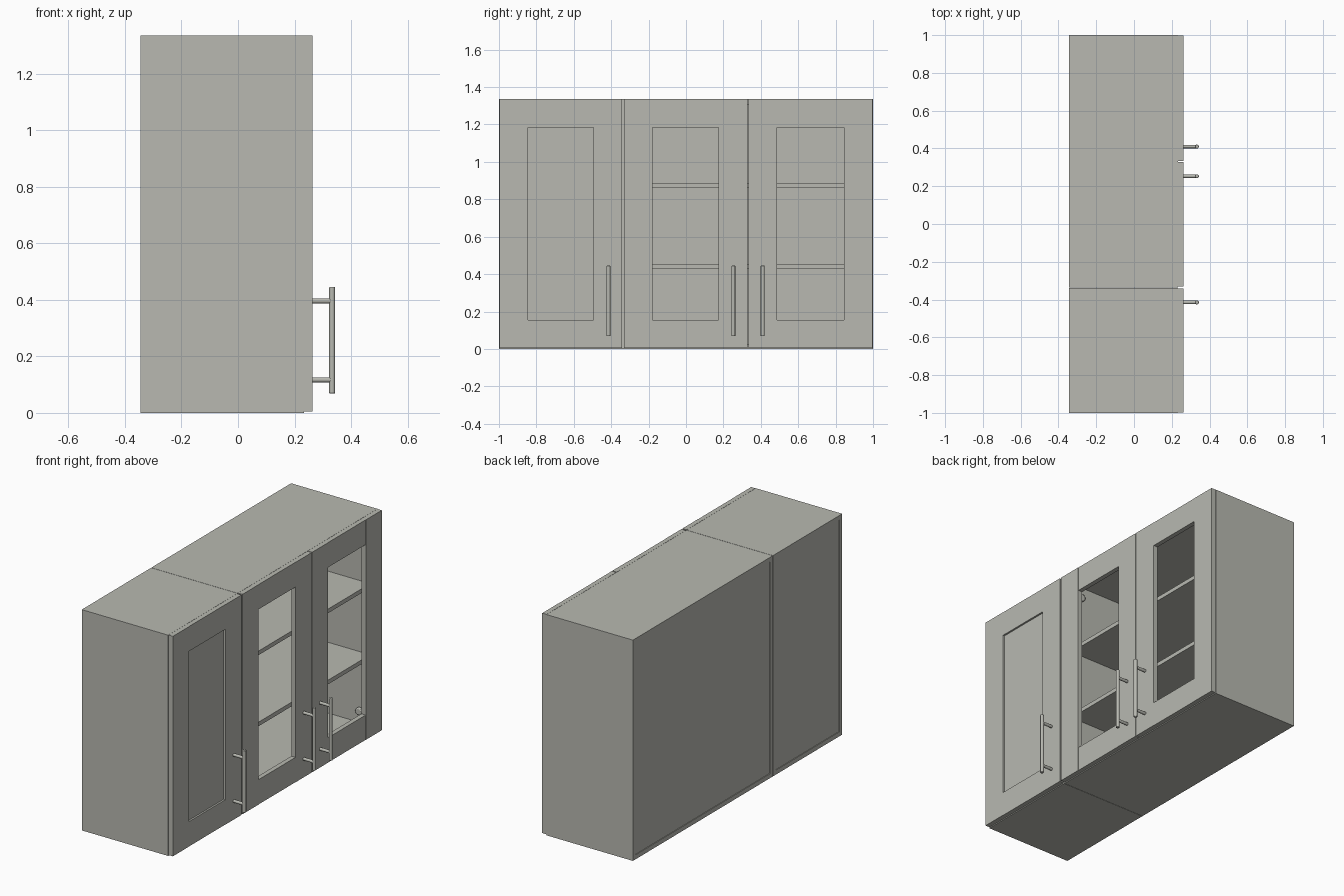
import bpy
from mathutils import Vector

cube = bpy.data.objects.get("Cube")
if cube:
    bpy.data.objects.remove(cube, do_unlink=True)

paint = bpy.data.materials.new("warm_grey")
paint.use_nodes = True
paint.diffuse_color = (0.48, 0.485, 0.44, 1)
paint.node_tree.nodes["Principled BSDF"].inputs["Base Color"].default_value = paint.diffuse_color

HEIGHT = 1.335
BACK, FRONT, FACE = -0.345, 0.233, 0.263   # carcass back, carcass front, door face
BOARD = 0.027
STILE = 0.153
WINDOW_LOW, WINDOW_HIGH = 0.155, 1.185


def box(name, x, y, z):
    """Box from (low, high) ranges on each axis."""
    bpy.ops.mesh.primitive_cube_add(size=1, location=[sum(r) / 2 for r in (x, y, z)])
    ob = bpy.context.object
    ob.name = name
    ob.scale = [r[1] - r[0] for r in (x, y, z)]
    bpy.ops.object.transform_apply(location=False, rotation=False, scale=True)
    ob.data.materials.append(paint)
    return ob


def rod(name, start, end, radius):
    """Round rod between two points, with softened ends."""
    a, b = Vector(start), Vector(end)
    bpy.ops.mesh.primitive_cylinder_add(vertices=20, radius=radius, depth=(b - a).length,
                                        location=(a + b) / 2)
    ob = bpy.context.object
    ob.name = name
    ob.rotation_euler = (b - a).to_track_quat('Z', 'Y').to_euler()
    ob.data.materials.append(paint)
    bevel = ob.modifiers.new("soft_ends", 'BEVEL')
    bevel.width = radius * 0.25
    bevel.segments = 2
    bpy.ops.object.shade_smooth_by_angle()
    return ob


def carcass(name, low, high):
    """Open-fronted cabinet box with two shelves."""
    depth = (BACK, FRONT)
    inner = (low + BOARD, high - BOARD)
    box(name + "_bottom", depth, (low, high), (0, BOARD))
    box(name + "_top", depth, (low, high), (HEIGHT - BOARD, HEIGHT))
    box(name + "_side_a", depth, (low, inner[0]), (BOARD, HEIGHT - BOARD))
    box(name + "_side_b", depth, (inner[1], high), (BOARD, HEIGHT - BOARD))
    box(name + "_back", (BACK + 0.004, BACK + 0.016), inner, (BOARD, HEIGHT - BOARD))
    for z in (0.43, 0.86):
        box(name + "_shelf", (BACK + 0.016, FRONT - 0.03), inner, (z, z + 0.025))


def door(name, low, high, handle_y, hinge_y, hinge_dir, solid):
    """Framed door with its handle and hinges."""
    a, b = low + STILE, high - STILE
    thick = (FRONT + 0.001, FACE)
    box(name + "_stile_a", thick, (low, a), (0.005, HEIGHT))
    box(name + "_stile_b", thick, (b, high), (0.005, HEIGHT))
    rail = (FRONT + 0.001, FACE - 0.001)
    box(name + "_bottom_rail", rail, (a, b), (0.005, WINDOW_LOW))
    box(name + "_top_rail", rail, (a, b), (WINDOW_HIGH, HEIGHT))
    if solid:
        box(name + "_panel", (FRONT + 0.004, FACE - 0.012), (a, b), (WINDOW_LOW, WINDOW_HIGH))

    # Bar handle on two posts
    bar_x = 0.333
    rod(name + "_handle_bar", (bar_x, handle_y, 0.068), (bar_x, handle_y, 0.445), 0.0105)
    for z in (0.117, 0.396):
        rod(name + "_handle_post", (FACE - 0.002, handle_y, z), (bar_x, handle_y, z), 0.009)

    # Hinge plates on the side wall
    for z in (0.1, HEIGHT - 0.1):
        rod(name + "_hinge", (0.136, hinge_y, z), (0.136, hinge_y + hinge_dir * 0.02, z), 0.022)
        box(name + "_hinge_arm", (0.136, FRONT),
            sorted((hinge_y, hinge_y + hinge_dir * 0.012)), (z - 0.01, z + 0.01))


SEAM = -0.337
carcass("small_cabinet", -1, SEAM - 0.001)
carcass("wide_cabinet", SEAM + 0.001, 1)

door("solid_door", -0.998, -0.342, -0.415, -1 + BOARD, 1, True)
door("middle_door", -0.332, 0.328, 0.253, SEAM + BOARD, 1, False)
door("end_door", 0.333, 0.998, 0.41, 1 - BOARD, -1, False)
